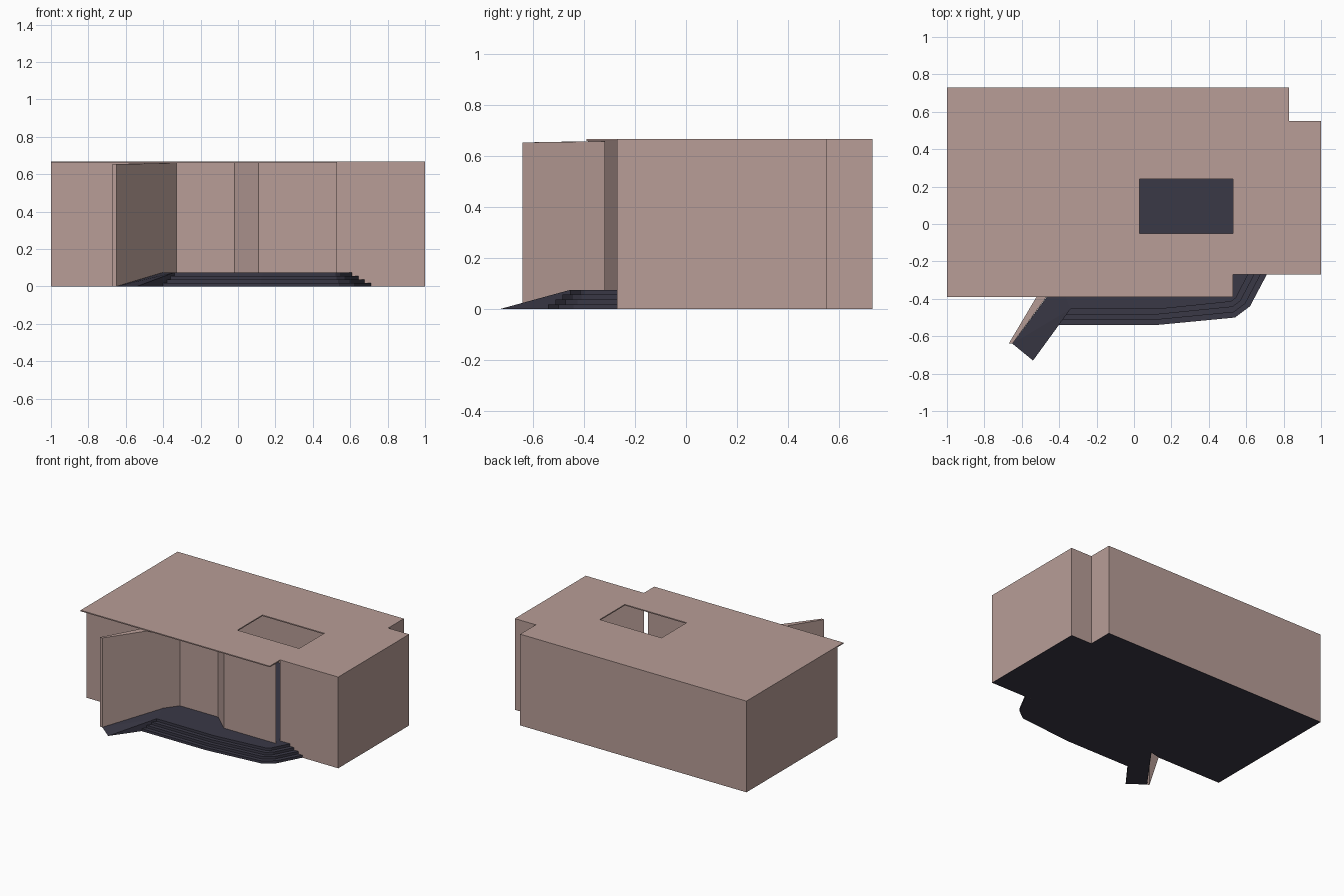
import bpy
import bmesh

if "Cube" in bpy.data.objects:
    bpy.data.objects.remove(bpy.data.objects["Cube"])

FLOOR_Z, EAVE_Z, TOP_Z = 0.075, 0.659, 0.667


def material(name, rgb):
    m = bpy.data.materials.new(name)
    m.diffuse_color = (*rgb, 1)
    m.use_nodes = True
    m.node_tree.nodes["Principled BSDF"].inputs["Base Color"].default_value = m.diffuse_color
    return m


plaster = material("warm_plaster", (0.48, 0.34, 0.31))
slate = material("dark_slate", (0.042, 0.040, 0.062))


def finish(name, bm, mat, recalc=True):
    if recalc:
        bmesh.ops.recalc_face_normals(bm, faces=bm.faces[:])
    me = bpy.data.meshes.new(name)
    bm.to_mesh(me)
    bm.free()
    me.materials.append(mat)
    ob = bpy.data.objects.new(name, me)
    bpy.context.collection.objects.link(ob)
    return ob


def extrude_up(bm, height):
    ret = bmesh.ops.extrude_face_region(bm, geom=bm.faces[:])
    verts = [g for g in ret["geom"] if isinstance(g, bmesh.types.BMVert)]
    bmesh.ops.translate(bm, verts=verts, vec=(0, 0, height))


def slab(name, loops, z0, z1, mat):
    """Flat slab from an outline, plus optional hole loops."""
    bm = bmesh.new()
    edges = []
    for loop in loops:
        vs = [bm.verts.new((x, y, z0)) for x, y in loop]
        edges += [bm.edges.new((vs[i - 1], vs[i])) for i in range(len(vs))]
    bmesh.ops.triangle_fill(bm, use_beauty=True, use_dissolve=False,
                            edges=edges, normal=(0, 0, 1))
    extrude_up(bm, z1 - z0)
    bmesh.ops.recalc_face_normals(bm, faces=bm.faces[:])
    bmesh.ops.dissolve_limit(bm, angle_limit=0.01, verts=bm.verts[:], edges=bm.edges[:])
    return finish(name, bm, mat)


# Roof slab with skylight opening
roof = [(-1, -0.39), (0.53, -0.39), (0.53, -0.27), (1, -0.27),
        (1, 0.55), (0.83, 0.55), (0.83, 0.73), (-1, 0.73)]
skylight = [(0.03, -0.05), (0.53, -0.05), (0.53, 0.24), (0.03, 0.24)]
slab("roof", [roof, skylight], EAVE_Z, TOP_Z, plaster)

# Thin outer walls, anticlockwise, left open at the porch doorway
tip_z = 0.653
walls = [(0.53, -0.27, EAVE_Z), (1, -0.27, EAVE_Z), (1, 0.55, EAVE_Z),
         (0.83, 0.55, EAVE_Z), (0.83, 0.73, EAVE_Z), (-1, 0.73, EAVE_Z),
         (-1, -0.32, EAVE_Z), (-0.48, -0.32, EAVE_Z),
         (-0.67, -0.64, tip_z), (-0.65, -0.64, tip_z),
         (-0.33, -0.20, EAVE_Z), (-0.02, -0.20, EAVE_Z),
         (0.11, -0.32, EAVE_Z), (0.53, -0.32, EAVE_Z)]
bm = bmesh.new()
low = [bm.verts.new((x, y, 0)) for x, y, z in walls]
high = [bm.verts.new(p) for p in walls]
for i in range(len(walls) - 1):
    bm.faces.new((low[i], low[i + 1], high[i + 1], high[i]))
# Sloping cap over the wing wall
bm.faces.new((high[7], high[8], high[9]))
bm.faces.new((high[7], high[9], high[10]))
finish("walls", bm, plaster, recalc=False)

# Nested porch steps; the top one carries on as the indoor floor
outer = [(-0.40, -0.54), (0.12, -0.54), (0.54, -0.50), (0.62, -0.44), (0.71, -0.27)]
inner = [(-0.34, -0.455), (0.13, -0.455), (0.52, -0.415), (0.545, -0.395), (0.61, -0.27)]
e = 0.002
indoors = [(1 - e, -0.27 + e), (1 - e, 0.55 - e), (0.83 - e, 0.55 - e),
           (0.83 - e, 0.73 - e), (-1 + e, 0.73 - e), (-1 + e, -0.32 + e),
           (-0.48, -0.32 + e), (-0.40, -0.30)]
for k in range(4):
    t = k / 3
    edge = [(a + (c - a) * t, b + (d - b) * t)
            for (a, b), (c, d) in zip(outer, inner)]
    if k == 3:
        slab("floor", [edge + indoors], 0, FLOOR_Z, slate)
    else:
        slab(f"step_{k + 1}", [edge + [(-0.33, -0.27)]], 0,
             FLOOR_Z * (k + 1) / 4, slate)

# Entrance ramp beside the wing wall
bm = bmesh.new()
a, b, c, d = [bm.verts.new((x, y, 0)) for x, y in
              [(-0.65, -0.64), (-0.54, -0.73), (-0.34, -0.455), (-0.40, -0.30)]]
ct = bm.verts.new((-0.34, -0.455, FLOOR_Z))
dt = bm.verts.new((-0.40, -0.30, FLOOR_Z))
for f in [(a, b, ct), (a, ct, dt), (b, c, ct), (a, dt, d), (c, d, dt, ct), (d, c, b, a)]:
    bm.faces.new(f)
finish("ramp", bm, slate)
